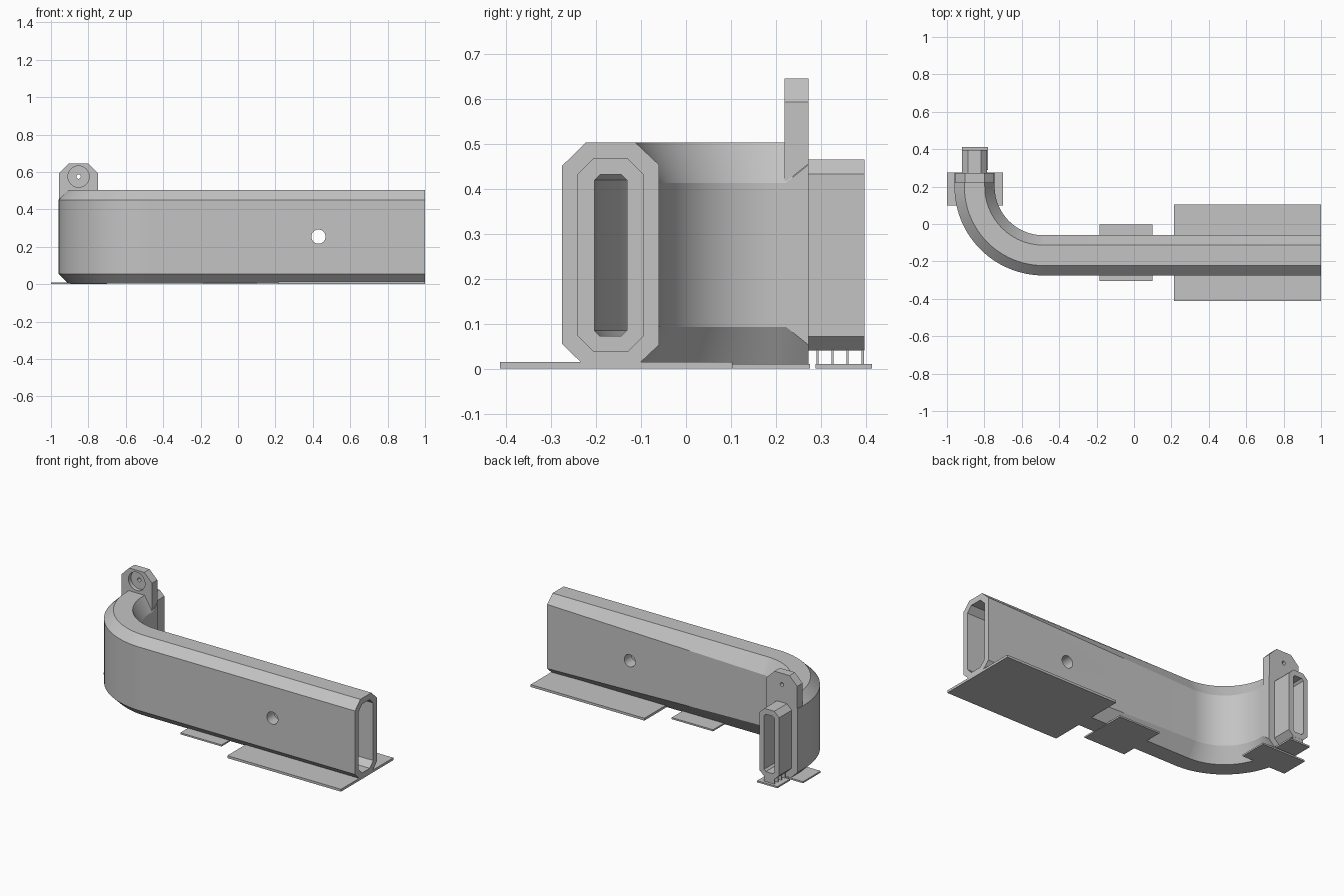
import bpy
import bmesh
from math import radians, sin, cos
from mathutils import Vector, Matrix

cube = bpy.data.objects.get("Cube")
if cube:
    bpy.data.objects.remove(cube, do_unlink=True)

grey = bpy.data.materials.new("plain_grey")
grey.use_nodes = True
colour = (0.55, 0.55, 0.55, 1)
grey.diffuse_color = colour
grey.node_tree.nodes["Principled BSDF"].inputs["Base Color"].default_value = colour


def finish(name, bm):
    bmesh.ops.recalc_face_normals(bm, faces=bm.faces)
    mesh = bpy.data.meshes.new(name)
    bm.to_mesh(mesh)
    bm.free()
    mesh.materials.append(grey)
    ob = bpy.data.objects.new(name, mesh)
    bpy.context.collection.objects.link(ob)
    return ob


def box(name, x, y, z):
    bm = bmesh.new()
    bmesh.ops.create_cube(bm, size=1)
    for v in bm.verts:
        v.co = [lo + (c + 0.5) * (hi - lo) for c, (lo, hi) in zip(v.co, (x, y, z))]
    return finish(name, bm)


def drill(ob, x, y, z, radius, length, sides):
    """Cut a round hole along y, centred on the given point."""
    bm = bmesh.new()
    bmesh.ops.create_cone(bm, cap_ends=True, segments=sides, radius1=radius, radius2=radius,
                          depth=length, matrix=Matrix.Translation((x, y, z)) @ Matrix.Rotation(radians(90), 4, "X"))
    cutter = finish("hole_cutter", bm)
    cutter.hide_render = True
    mod = ob.modifiers.new("hole", "BOOLEAN")
    mod.object, mod.operation, mod.solver = cutter, "DIFFERENCE", "EXACT"
    bpy.context.view_layer.objects.active = ob
    bpy.ops.object.modifier_apply(modifier=mod.name)
    bpy.data.objects.remove(cutter, do_unlink=True)


def smooth(ob):
    bpy.ops.object.select_all(action="DESELECT")
    ob.select_set(True)
    bpy.context.view_layer.objects.active = ob
    bpy.ops.object.shade_smooth_by_angle(angle=radians(20))


# Centre line: straight run, quarter bend, short straight end
BEND = Vector((-0.485, 0.2))
RADIUS = 0.3675
MID_X = BEND.x - RADIUS
MID_Y = BEND.y - RADIUS
END_Y = 0.272
STEPS = 24
ALONG = Vector((0, 1))
SIDE = Vector((1, 0))
bend = []
for i in range(STEPS + 1):
    a = radians(90) * i / STEPS
    inward = Vector((sin(a), cos(a)))
    bend.append((BEND - inward * RADIUS, inward))


def octagon(station, half, bottom, top, cut, outer_cut, inner_cut):
    """Chamfered upright section; the inner side of the bend has its own chamfer height."""
    point, inward = station
    flat = half - cut
    profile = [(-flat, bottom), (flat, bottom), (half, bottom + inner_cut), (half, top - inner_cut),
               (flat, top), (-flat, top), (-half, top - outer_cut), (-half, bottom + outer_cut)]
    return [(*(point + inward * s), z) for s, z in profile]


def shell(st, inner=0.05):
    return octagon(st, 0.1075, 0.003, 0.503, 0.053, 0.052, inner)


def socket(st):
    return octagon(st, 0.0725, 0.038, 0.467, 0.035, 0.035, 0.035)


def plug(st):
    return octagon(st, 0.0675, 0.04, 0.465, 0.033, 0.032, 0.032)


def bore(st):
    return octagon(st, 0.036, 0.073, 0.431, 0.012, 0.012, 0.012)


def straight(x):
    return (Vector((x, MID_Y)), ALONG)


def tail(y):
    return (Vector((MID_X, y)), SIDE)


# Hollow bar: outside skin, plug, bore and socket as one closed loft
rings = [shell(straight(1))]
rings += [shell(st, 0.09) for st in bend]
rings += [shell(tail(0.222), 0.09), shell(tail(END_Y))]
rings += [plug(tail(END_Y)), plug(tail(0.396)), bore(tail(0.396))]
rings += [bore(st) for st in reversed(bend)]
rings += [bore(straight(0.85)), socket(straight(0.85)), socket(straight(1))]
bm = bmesh.new()
loops = [[bm.verts.new(p) for p in ring] for ring in rings]
for i, loop in enumerate(loops):
    following = loops[(i + 1) % len(loops)]
    for j in range(8):
        k = (j + 1) % 8
        bm.faces.new((loop[j], loop[k], following[k], following[j]))
bar = finish("curved_hollow_bar", bm)
drill(bar, 0.43, MID_Y, 0.254, 0.038, 0.4, 32)
smooth(bar)

# Upright mounting tab with clipped top corners, straddling the bar end
half_tab = [(0.052, 0.645), (0.105, 0.592), (0.105, 0.412), (0.07, 0.412), (0.04, 0.46)]
outline = half_tab + [(-x, z) for x, z in reversed(half_tab)]
bm = bmesh.new()
face = bm.faces.new([bm.verts.new((MID_X + x, 0.219, z)) for x, z in outline])
out = bmesh.ops.extrude_face_region(bm, geom=[face])
bmesh.ops.translate(bm, vec=(0, END_Y - 0.219, 0),
                    verts=[g for g in out["geom"] if isinstance(g, bmesh.types.BMVert)])
tab = finish("mounting_tab", bm)
drill(tab, MID_X, 0.219, 0.575, 0.057, 0.05, 32)
drill(tab, MID_X, 0.245, 0.575, 0.012, 0.2, 16)
smooth(tab)

# Thin base plates
box("end_base_plate", (0.215, 1), (-0.413, 0.103), (0, 0.015))
box("middle_base_plate", (-0.185, 0.1), (-0.305, -0.002), (0, 0.01))
box("bend_base_plate", (-1, -0.7), (0.1, 0.275), (0, 0.01))
box("plug_base_plate", (-0.92, -0.78), (0.288, 0.413), (0, 0.01))

# Small fins holding the plug above its plate
for i in range(4):
    y = 0.292 + i * 0.0335
    box("support_fin", (MID_X - 0.036, MID_X + 0.036), (y - 0.0025, y + 0.0025), (0.008, 0.042))
